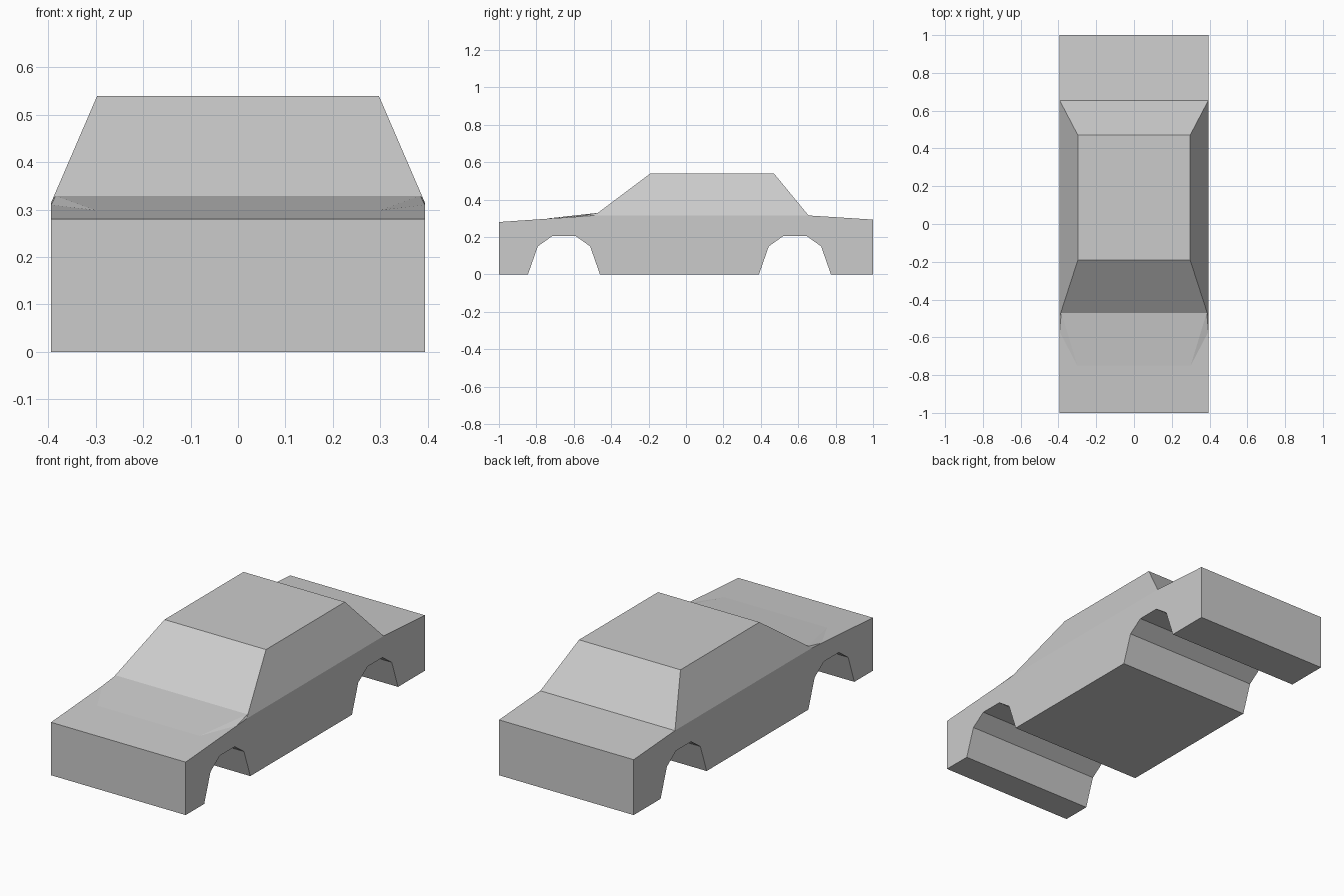
import bpy
import bmesh

cube = bpy.data.objects.get("Cube")
if cube:
    bpy.data.objects.remove(cube, do_unlink=True)

HALF = 0.394          # half width of the body
BELT = 0.315          # height where the cabin meets the body

paint = bpy.data.materials.new("light grey paint")
paint.use_nodes = True
paint.diffuse_color = (0.6, 0.6, 0.6, 1)
paint.node_tree.nodes["Principled BSDF"].inputs["Base Color"].default_value = (0.6, 0.6, 0.6, 1)


def add_object(name, bm):
    bmesh.ops.recalc_face_normals(bm, faces=bm.faces)
    mesh = bpy.data.meshes.new(name)
    bm.to_mesh(mesh)
    bm.free()
    mesh.materials.append(paint)
    obj = bpy.data.objects.new(name, mesh)
    bpy.context.collection.objects.link(obj)
    return obj


def wheel_arch(y):
    """Faceted arch outline, front to back."""
    half = [(0.1925, 0), (0.14, 0.15), (0.0625, 0.205)]
    return [(y - d, z) for d, z in half] + [(y + d, z) for d, z in reversed(half)]


# Body shell: side outline with two arches, extruded across the width
outline = [(-1, 0)] + wheel_arch(-0.6525) + wheel_arch(0.5825)
outline += [(1, 0), (1, 0.293), (0.655, BELT), (-0.49, BELT), (-1, 0.28)]
bm = bmesh.new()
side = bm.faces.new([bm.verts.new((-HALF, y, z)) for y, z in outline])
ext = bmesh.ops.extrude_face_region(bm, geom=[side], use_keep_orig=True)
moved = [v for v in ext["geom"] if isinstance(v, bmesh.types.BMVert)]
bmesh.ops.translate(bm, verts=moved, vec=(2 * HALF, 0, 0))

# Cabin: raise the belt-line face and taper it to the roof
bm.normal_update()
belt = next(f for f in bm.faces if all(abs(v.co.z - BELT) < 0.001 for v in f.verts))
ext = bmesh.ops.extrude_discrete_faces(bm, faces=[belt])
for v in ext["faces"][0].verts:
    v.co.x = 0.297 if v.co.x > 0 else -0.297
    v.co.y = 0.47 if v.co.y > 0 else -0.19
    v.co.z = 0.54
add_object("car_body", bm)

# Hood crown: shallow wedge rising to the foot of the windscreen
bm = bmesh.new()
for s in (-1, 1):
    for x, y, z in [(0.394, -0.49, 0.315), (0.385, -0.47, 0.329),
                    (0.3, -0.52, 0.32), (0.3, -0.75, 0.298), (0.394, -0.57, 0.31)]:
        bm.verts.new((s * x, y, z))
bmesh.ops.convex_hull(bm, input=bm.verts)
add_object("hood_crown", bm)
